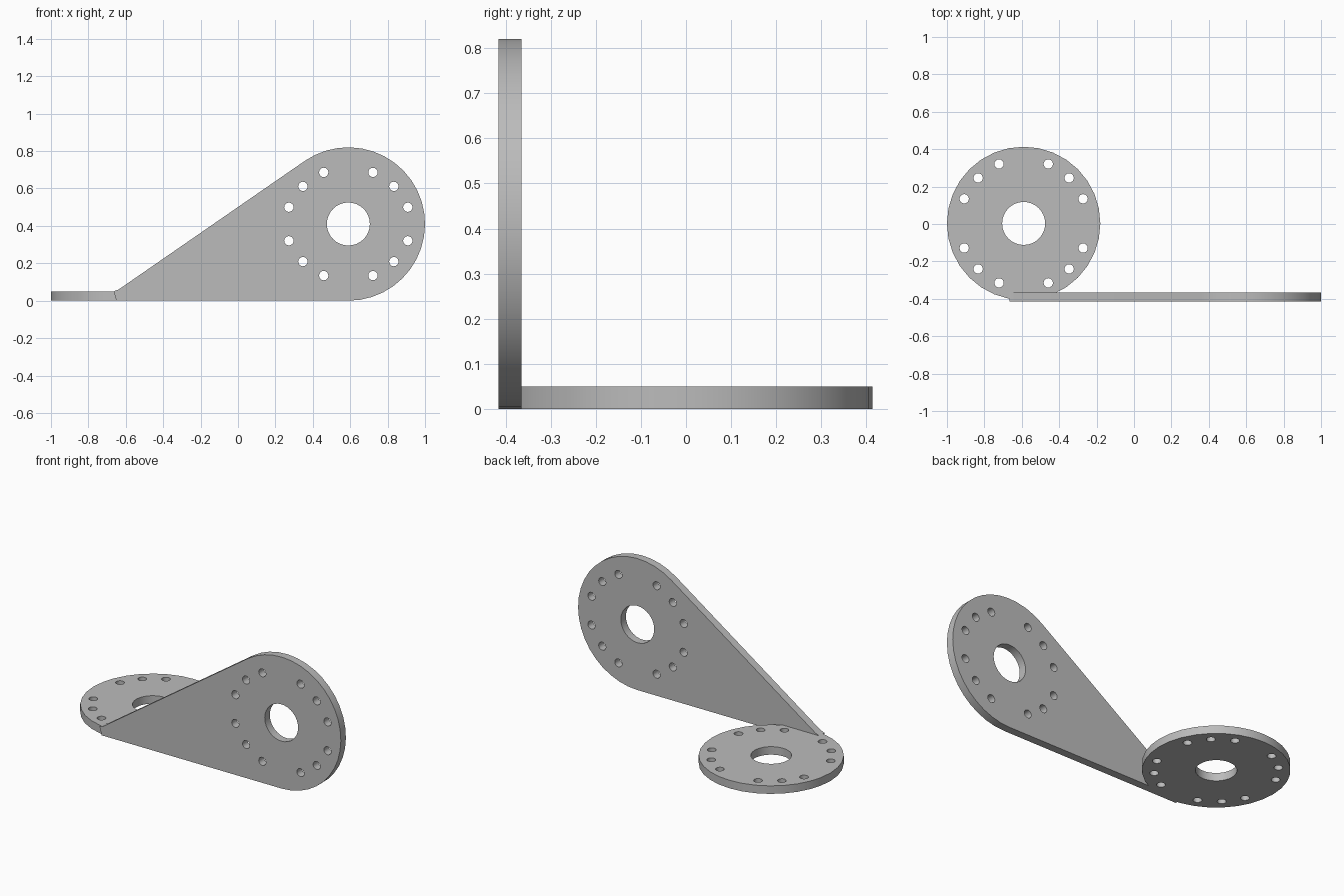
import bpy, bmesh
from math import sin, cos, radians
from mathutils import Matrix

if "Cube" in bpy.data.objects:
    bpy.data.objects.remove(bpy.data.objects["Cube"], do_unlink=True)

R, BORE, BOLT, BOLT_RING, THICK = 0.41, 0.115, 0.025, 0.344, 0.05

metal = bpy.data.materials.new("grey metal")
metal.use_nodes = True
GREY = (0.5, 0.5, 0.5, 1)
metal.diffuse_color = GREY
metal.node_tree.nodes["Principled BSDF"].inputs["Base Color"].default_value = GREY


def arc(cx, cy, r, start=0, end=360, n=32):
    """Points along an arc; a full circle leaves out its repeated end point."""
    last = n if end - start == 360 else n + 1
    return [(cx + r * cos(radians(start + (end - start) * i / n)),
             cy + r * sin(radians(start + (end - start) * i / n))) for i in range(last)]


def holes(cx, cy, squeeze=0.0):
    """Central bore and three bolt holes in each quadrant."""
    loops = [arc(cx, cy, BORE)]
    for sx in (-1, 1):
        for sy in (-1, 1):
            for a in (22.5, 45, 67.5):
                x = BOLT_RING * cos(radians(a))
                y = BOLT_RING * sin(radians(a)) - squeeze
                loops.append(arc(cx + sx * x, cy + sy * y, BOLT, n=16))
    return loops


def plate(name, loops, matrix):
    """Filled outline with holes, extruded to the plate thickness."""
    curve = bpy.data.curves.new(name + "_profile", "CURVE")
    curve.dimensions = "2D"
    curve.fill_mode = "BOTH"
    curve.extrude = THICK / 2
    for pts in loops:
        spline = curve.splines.new("POLY")
        spline.points.add(len(pts) - 1)
        for p, (x, y) in zip(spline.points, pts):
            p.co = (x, y, 0, 1)
        spline.use_cyclic_u = True
    temp = bpy.data.objects.new(name + "_profile", curve)
    bpy.context.collection.objects.link(temp)
    bpy.context.view_layer.update()
    mesh = bpy.data.meshes.new_from_object(temp)
    bpy.data.objects.remove(temp, do_unlink=True)

    bm = bmesh.new()
    bm.from_mesh(mesh)
    bmesh.ops.remove_doubles(bm, verts=bm.verts, dist=0.0005)
    bmesh.ops.transform(bm, matrix=matrix, verts=bm.verts)
    bmesh.ops.recalc_face_normals(bm, faces=bm.faces)
    bm.to_mesh(mesh)
    bm.free()
    mesh.name = name
    mesh.materials.clear()
    mesh.materials.append(metal)
    obj = bpy.data.objects.new(name, mesh)
    bpy.context.collection.objects.link(obj)
    bpy.ops.object.select_all(action="DESELECT")
    obj.select_set(True)
    bpy.context.view_layer.objects.active = obj
    bpy.ops.object.shade_smooth_by_angle(angle=radians(30))


# Flat round base flange
plate("base_flange", [arc(-0.59, 0.003, R)] + holes(-0.59, 0.003),
      Matrix.Translation((0, 0, THICK / 2)))

# Upright teardrop arm: round end tapering down to the base
outline = arc(0.59, R, R, -90, 124.6, 24) + [(-0.638, 0.06), (-0.665, 0.05), (-0.65, 0)]
plate("upright_arm", [outline] + holes(0.59, R, 0.042),
      Matrix.Translation((0, -0.415 + THICK / 2, 0)) @ Matrix.Rotation(radians(90), 4, "X"))
